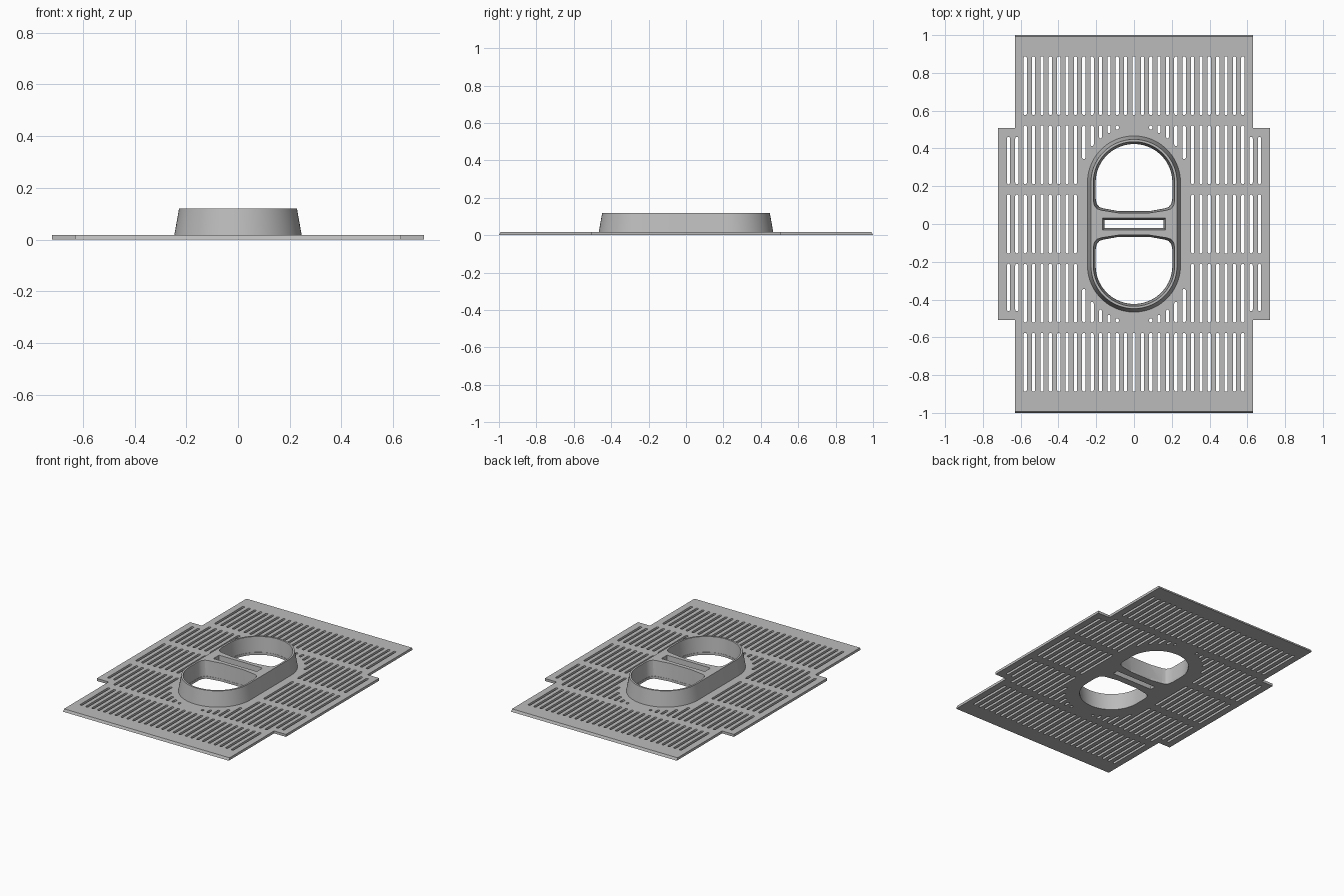
import bpy, bmesh, math

cube = bpy.data.objects.get("Cube")
if cube:
    bpy.data.objects.remove(cube, do_unlink=True)

PLATE_H = 0.017
TOP = 0.12
END_Y = 0.22      # centre of the rounded collar ends
PITCH = 0.0443    # spacing of the slots
SLOT_R = 0.0085

grey = bpy.data.materials.new("light grey plastic")
grey.use_nodes = True
grey.diffuse_color = (0.5, 0.5, 0.5, 1)
grey.node_tree.nodes["Principled BSDF"].inputs["Base Color"].default_value = (0.5, 0.5, 0.5, 1)


def arc(cx, cy, r, start, end, n):
    return [(cx + r * math.cos(math.radians(start + (end - start) * i / n)),
             cy + r * math.sin(math.radians(start + (end - start) * i / n))) for i in range(n + 1)]


def stadium(r, y0, y1, n):
    return arc(0, y1, r, 0, 180, n) + arc(0, y0, r, 180, 360, n)


def rect(hx, hy):
    return [(hx, hy), (-hx, hy), (-hx, -hy), (hx, -hy)]


def opening(r, grow, side):
    """D-shaped opening with a slightly bowed bridge edge."""
    right = [(0.08, 0.068), (r - 0.04, 0.083), (r - 0.02, 0.09), (r - 0.006, 0.107), (r, 0.135)]
    right = [(x, y - grow) for x, y in right]
    pts = right + arc(0, END_Y, r, 0, 180, 40) + [(-x, y) for x, y in reversed(right)]
    return pts if side > 0 else [(x, -y) for x, y in reversed(pts)]


def add_object(name, mesh):
    ob = bpy.data.objects.new(name, mesh)
    bpy.context.collection.objects.link(ob)
    mesh.materials.clear()
    mesh.materials.append(grey)
    return ob


def loft(name, low, high, z0, z1):
    """Solid between two outlines with the same number of points."""
    bm = bmesh.new()
    a = [bm.verts.new((x, y, z0)) for x, y in low]
    b = [bm.verts.new((x, y, z1)) for x, y in high]
    bm.faces.new(a[::-1])
    bm.faces.new(b)
    for i in range(len(a)):
        j = (i + 1) % len(a)
        bm.faces.new((a[i], a[j], b[j], b[i]))
    bmesh.ops.recalc_face_normals(bm, faces=bm.faces)
    mesh = bpy.data.meshes.new(name)
    bm.to_mesh(mesh)
    bm.free()
    return add_object(name, mesh)


def perforated_sheet(name, outlines, height):
    """Flat sheet: the first outline is the edge, the rest are holes."""
    curve = bpy.data.curves.new(name + "_outline", 'CURVE')
    curve.dimensions = '2D'
    curve.fill_mode = 'BOTH'
    curve.extrude = height / 2
    for pts in outlines:
        s = curve.splines.new('POLY')
        s.points.add(len(pts) - 1)
        for p, (x, y) in zip(s.points, pts):
            p.co = (x, y, 0, 1)
        s.use_cyclic_u = True
    tmp = bpy.data.objects.new(name + "_outline", curve)
    bpy.context.collection.objects.link(tmp)
    deps = bpy.context.evaluated_depsgraph_get()
    mesh = bpy.data.meshes.new_from_object(tmp.evaluated_get(deps))
    bpy.data.objects.remove(tmp, do_unlink=True)
    bm = bmesh.new()
    bm.from_mesh(mesh)
    bmesh.ops.remove_doubles(bm, verts=bm.verts, dist=0.00005)
    for v in bm.verts:
        v.co.z += height / 2
        # sloped front and back edges
        if abs(v.co.y) > 0.99 and v.co.z > height / 2:
            v.co.y -= math.copysign(0.008, v.co.y)
    bmesh.ops.recalc_face_normals(bm, faces=bm.faces)
    for f in bm.faces:
        f.smooth = False
    bm.to_mesh(mesh)
    bm.free()
    mesh.name = name
    return add_object(name, mesh)


# Slots: five rows, the middle ones shortened around the collar and in the tabs
slots = []
for row in range(-2, 3):
    mid = row * 0.366
    for i in range(-15, 16):
        x = i * PITCH
        lo, hi = abs(mid) - 0.156, abs(mid) + 0.156
        if abs(row) == 2 and abs(i) > 13:
            continue
        if row == 0 and abs(i) < 7:
            continue
        if abs(row) == 1:
            if abs(i) < 2:
                continue
            if abs(i) < 7:
                lo = END_Y + math.sqrt(0.293 ** 2 - x * x)
            elif abs(i) > 13:
                hi = 0.462
        y0, y1 = lo + SLOT_R, max(hi - SLOT_R, lo + SLOT_R + 0.001)
        if row < 0:
            y0, y1 = -y1, -y0
        slots.append([(x + px, py) for px, py in stadium(SLOT_R, y0, y1, 6)])

# Base plate with side tabs
quarter = [(0.72, 0.507), (0.63, 0.507), (0.63, 1.0)]
half = [(x, -y) for x, y in reversed(quarter)] + quarter
edge = half + [(-x, -y) for x, y in half]
holes = [opening(0.203, 0, s) for s in (1, -1)] + [rect(0.155, 0.02)]
perforated_sheet("base_plate", [edge] + holes + slots, PLATE_H)

# Tapered collar with bridge, cut by two openings and a centre slot
collar = loft("collar", stadium(0.248, -END_Y, END_Y, 40), stadium(0.228, -END_Y, END_Y, 40), 0.008, TOP)
cutters = [loft("opening_cutter", opening(0.203, 0, s), opening(0.216, 0.01, s), 0.0, TOP + 0.005)
           for s in (1, -1)]
cutters.append(loft("slot_cutter", rect(0.155, 0.02), rect(0.166, 0.031), 0.0, TOP + 0.005))
for c in cutters:
    mod = collar.modifiers.new("cut", 'BOOLEAN')
    mod.operation = 'DIFFERENCE'
    mod.solver = 'EXACT'
    mod.object = c
deps = bpy.context.evaluated_depsgraph_get()
cut_mesh = bpy.data.meshes.new_from_object(collar.evaluated_get(deps))
collar.modifiers.clear()
collar.data = cut_mesh
for c in cutters:
    bpy.data.objects.remove(c, do_unlink=True)

bpy.ops.object.select_all(action='DESELECT')
collar.select_set(True)
bpy.context.view_layer.objects.active = collar
bpy.ops.object.shade_smooth_by_angle(angle=math.radians(30))
